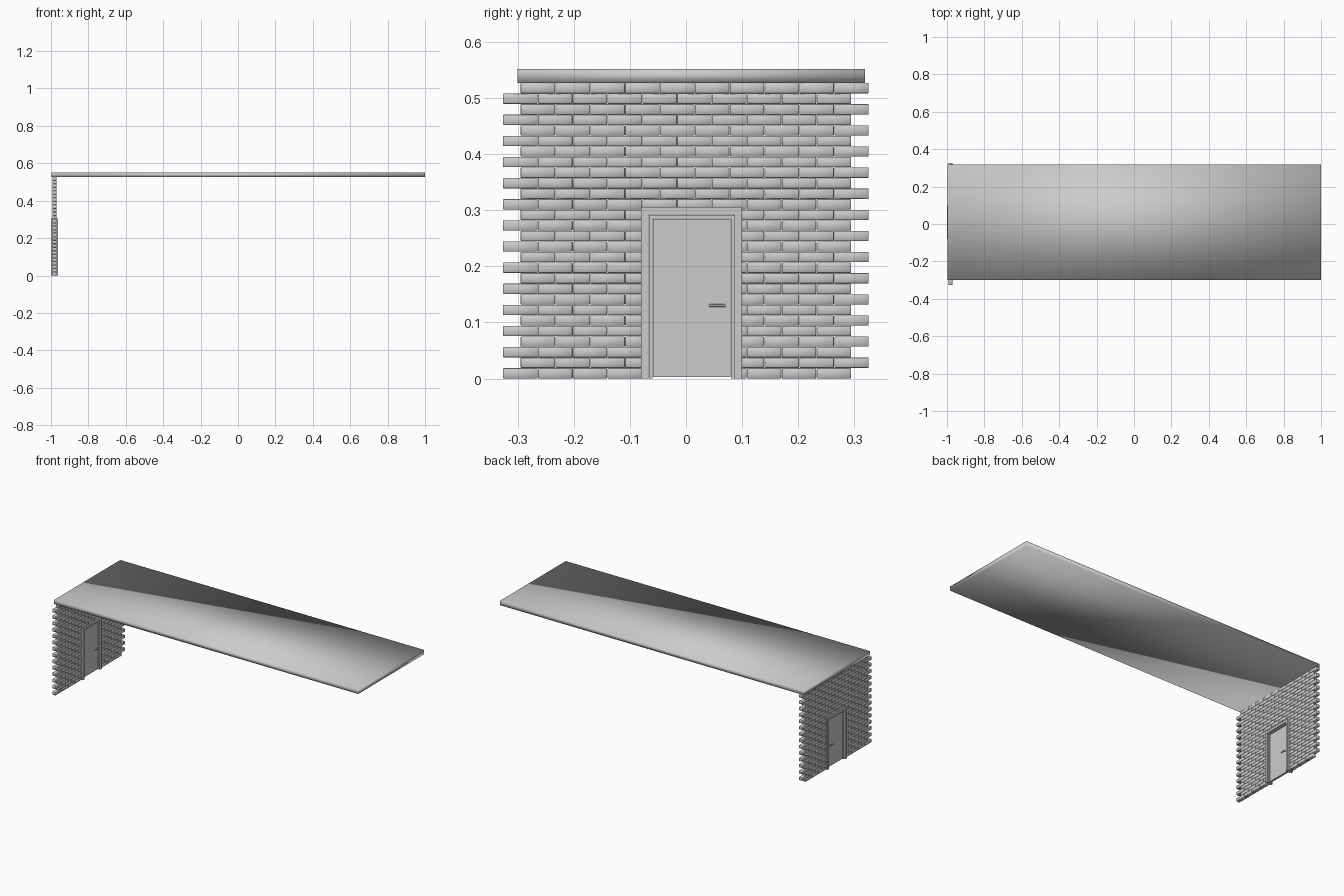
import bpy, bmesh
from mathutils import Matrix, Vector

if "Cube" in bpy.data.objects:
    bpy.data.objects.remove(bpy.data.objects["Cube"])

XC = -0.981                      # centre plane of wall and door
DOOR = (-0.08, 0.10, 0.306)      # y min, y max, top


def add_box(bm, lo, hi):
    lo, hi = Vector(lo), Vector(hi)
    size = hi - lo
    m = Matrix.Translation((lo + hi) / 2) @ Matrix.Diagonal((*size, 1))
    bmesh.ops.create_cube(bm, size=1, matrix=m)


def finish(bm, name, smooth=False, bevel=0):
    if bevel:
        bmesh.ops.bevel(bm, geom=bm.edges[:], offset=bevel, segments=1, affect='EDGES')
    for f in bm.faces:
        f.smooth = smooth
    me = bpy.data.meshes.new(name)
    bm.to_mesh(me)
    bm.free()
    ob = bpy.data.objects.new(name, me)
    bpy.context.collection.objects.link(ob)
    return ob


def portal(name, y0, y1, top, width, depth, base=0.0):
    """Extruded upside-down U profile around a doorway."""
    bm = bmesh.new()
    pts = [(y0, base), (y0, top), (y1, top), (y1, base), (y1 - width, base),
           (y1 - width, top - width), (y0 + width, top - width), (y0 + width, base)]
    face = bm.faces.new([bm.verts.new((XC - depth, y, z)) for y, z in pts])
    ext = bmesh.ops.extrude_face_region(bm, geom=[face])
    bmesh.ops.translate(bm, vec=(2 * depth, 0, 0),
                        verts=[v for v in ext['geom'] if isinstance(v, bmesh.types.BMVert)])
    bmesh.ops.recalc_face_normals(bm, faces=bm.faces[:])
    return finish(bm, name)


# Roof slab, softly shaded
bm = bmesh.new()
add_box(bm, (-0.997, -0.30, 0.527), (1.0, 0.319, 0.552))
finish(bm, "roof_slab", smooth=True)

# Brick wall in running bond, bricks trimmed around the doorway
ROWS, COLS, LENGTH = 28, 10, 0.0621
pitch = 0.527 / ROWS
hole0, hole1 = DOOR[0] + 0.006, DOOR[1] - 0.006
bm = bmesh.new()
for r in range(ROWS):
    z = r * pitch
    start = -0.3265 if r % 2 == 0 else -0.2950
    for c in range(COLS):
        a = start + c * LENGTH + 0.0004
        b = a + LENGTH - 0.0008
        spans = [(a, b)]
        if z + pitch < DOOR[2]:
            spans = [(a, min(b, hole0)), (max(a, hole1), b)]
        for s, e in spans:
            if e - s > 0.003:
                add_box(bm, (XC - 0.0105, s, z + 0.0003),
                        (XC + 0.0105, e, z + pitch - 0.0003))
finish(bm, "brick_wall", smooth=True, bevel=0.0009)

# Door frame and inner stop
portal("door_frame", *DOOR, 0.0135, 0.019)
portal("door_stop", -0.0655, 0.0865, 0.2915, 0.006, 0.012)

# Door leaf
bm = bmesh.new()
add_box(bm, (XC - 0.006, -0.0585, 0.003), (XC + 0.006, 0.0795, 0.2845))
finish(bm, "door_leaf")

# Lever handles on both sides, sharing one spindle
bm = bmesh.new()
rot_y = Matrix.Rotation(1.5708, 4, 'X')
rot_x = Matrix.Rotation(1.5708, 4, 'Y')
bmesh.ops.create_cone(bm, cap_ends=True, segments=12, radius1=0.0025, radius2=0.0025,
                      depth=0.032, matrix=Matrix.Translation((XC, 0.067, 0.130)) @ rot_x)
for side in (-1, 1):
    x = XC + side * 0.0145
    bmesh.ops.create_cone(bm, cap_ends=True, segments=12, radius1=0.0028, radius2=0.0028,
                          depth=0.024, matrix=Matrix.Translation((x, 0.0555, 0.130)) @ rot_y)
    for y in (0.0435, 0.0675):
        bmesh.ops.create_uvsphere(bm, u_segments=12, v_segments=8, radius=0.0028,
                                  matrix=Matrix.Translation((x, y, 0.130)))
handle = finish(bm, "door_handles")
bpy.context.view_layer.objects.active = handle
handle.select_set(True)
bpy.ops.object.shade_smooth_by_angle()
